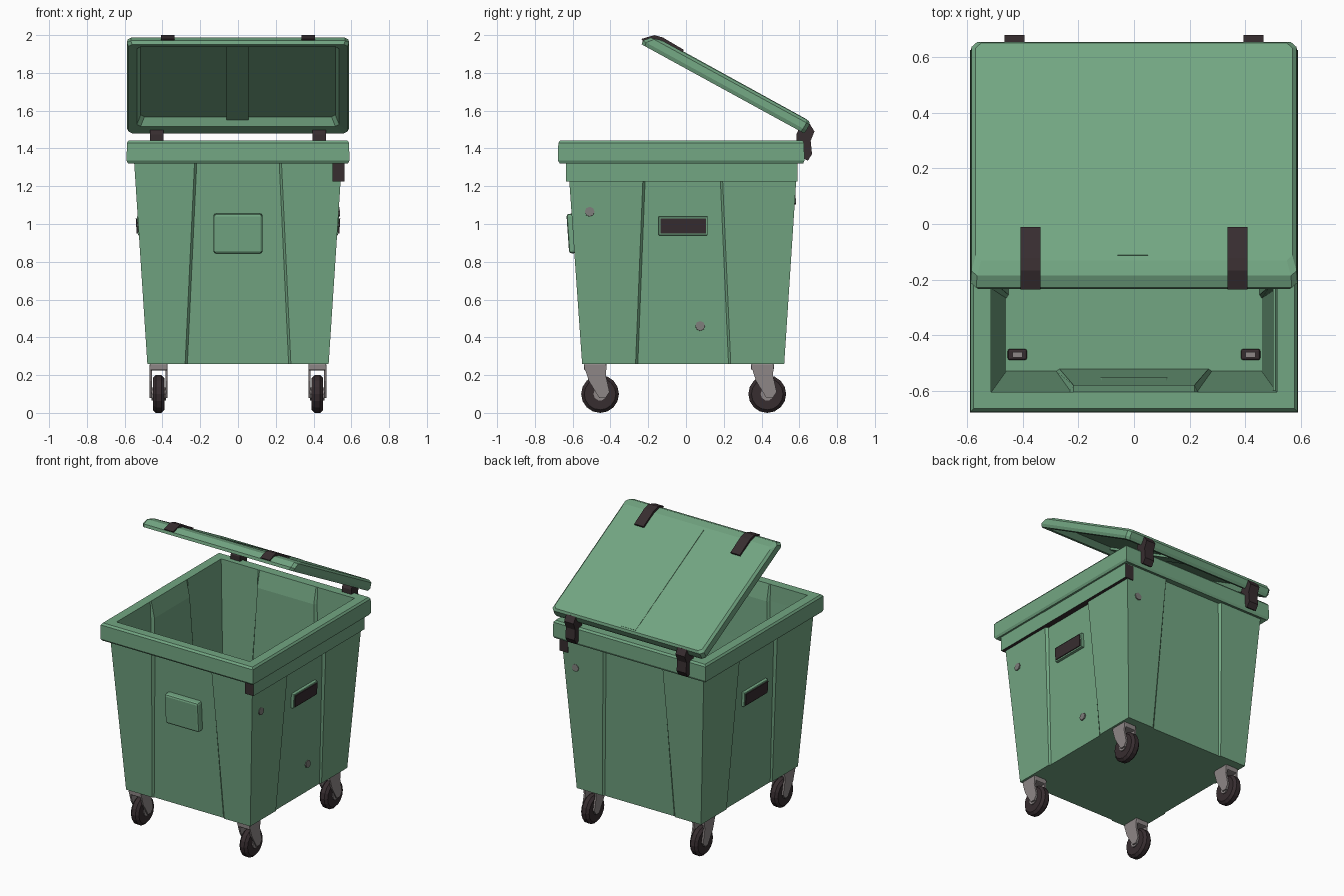
import bpy, bmesh, math
from mathutils import Matrix

if "Cube" in bpy.data.objects:
    bpy.data.objects.remove(bpy.data.objects["Cube"])


def material(name, rgb):
    m = bpy.data.materials.new(name)
    m.use_nodes = True
    m.diffuse_color = (*rgb, 1)
    m.node_tree.nodes["Principled BSDF"].inputs["Base Color"].default_value = (*rgb, 1)
    return m


GREEN = material("bin green", (0.17, 0.38, 0.225))
DARK = material("dark rubber", (0.038, 0.026, 0.029))
GREY = material("caster grey", (0.27, 0.24, 0.24))
MAUVE = material("faded mauve", (0.2, 0.2, 0.19))


def finish(name, bm, mats, matrix=None):
    bmesh.ops.recalc_face_normals(bm, faces=bm.faces)
    me = bpy.data.meshes.new(name)
    bm.to_mesh(me)
    bm.free()
    ob = bpy.data.objects.new(name, me)
    bpy.context.collection.objects.link(ob)
    for m in mats:
        me.materials.append(m)
    if matrix:
        ob.matrix_world = matrix
    return ob


def loft(name, rings, mat, matrix=None):
    """Skin matching rings and close both ends."""
    bm = bmesh.new()
    loops = [[bm.verts.new(p) for p in r] for r in rings]
    n = len(loops[0])
    for a, b in zip(loops, loops[1:]):
        for i in range(n):
            j = (i + 1) % n
            bm.faces.new((a[i], a[j], b[j], b[i]))
    bm.faces.new(loops[0])
    bm.faces.new(loops[-1])
    return finish(name, bm, [mat], matrix)


def prism(name, profile, x0, x1, mat, matrix=None):
    """Extrude a (y, z) profile along x."""
    return loft(name, [[(x, y, z) for y, z in profile] for x in (x0, x1)], mat, matrix)


def box(name, lo, hi, mat, matrix=None, bevel=0):
    bm = bmesh.new()
    bmesh.ops.create_cube(bm, size=1)
    for v in bm.verts:
        v.co = [(a + b) / 2 + c * (b - a) for a, b, c in zip(lo, hi, v.co)]
    if bevel:
        bmesh.ops.bevel(bm, geom=bm.edges[:], offset=bevel, segments=2,
                        affect='EDGES', profile=0.5)
    return finish(name, bm, [mat], matrix)


def tub_ring(z, hx, y0, y1, half, dent):
    """Rectangle with a dented centre panel on every side."""
    pts = []
    cy, hy = (y0 + y1) / 2, (y1 - y0) / 2
    for k in range(4):
        along, out = (hx, hy) if k % 2 == 0 else (hy, hx)
        w = half if k % 2 == 0 else half * 0.9
        side = [(-along, out), (-w, out), (-w + 0.012, out - dent),
                (w - 0.012, out - dent), (w, out)]
        a = -k * math.pi / 2
        c, s = round(math.cos(a)), round(math.sin(a))
        pts += [(x * c - y * s, cy + x * s + y * c, z) for x, y in side]
    return pts


# Tub with flared walls, folded rim and open inside
loft("tub", [
    tub_ring(0.26, 0.48, -0.55, 0.52, 0.28, 0.008),
    tub_ring(1.33, 0.55, -0.625, 0.59, 0.23, 0.02),
    tub_ring(1.32, 0.582, -0.668, 0.62, 0.23, 0),
    tub_ring(1.335, 0.59, -0.678, 0.627, 0.23, 0),
    tub_ring(1.43, 0.588, -0.676, 0.625, 0.23, 0),
    tub_ring(1.443, 0.578, -0.665, 0.615, 0.23, 0),
    tub_ring(1.443, 0.515, -0.605, 0.55, 0.23, 0),
    tub_ring(1.33, 0.51, -0.6, 0.545, 0.23, 0.02),
    tub_ring(0.28, 0.46, -0.53, 0.5, 0.28, 0.008),
], GREEN)

# Side rail under the rim, with dark ends and underside
rail = box("side_rail", (0.5, -0.635, 1.225), (0.565, 0.59, 1.325), GREEN)
rail.data.materials.append(DARK)
for f in rail.data.polygons:
    if abs(f.normal.y) > 0.5 or f.normal.z < -0.5:
        f.material_index = 1

# Front plate and side grips, leaning with the walls
lean_front = Matrix.Translation((0, -0.598, 0.95)) @ Matrix.Rotation(math.radians(4), 4, 'X')
box("front_plate", (-0.13, -0.028, -0.105), (0.13, 0.04, 0.105), GREEN, lean_front, 0.014)
for s, side in ((1, "left"), (-1, "right")):
    lean = Matrix.Translation((s * 0.525, -0.015, 0.99)) @ Matrix.Rotation(s * math.radians(3.7), 4, 'Y')
    box(side + "_grip_frame", (-0.03, -0.13, -0.05), (0.007, 0.13, 0.05), GREEN, lean, 0.004) if s > 0 else \
        box(side + "_grip_frame", (-0.007, -0.13, -0.05), (0.03, 0.13, 0.05), GREEN, lean, 0.004)
    box(side + "_grip", (-0.014, -0.12, -0.04), (0.014, 0.12, 0.04), DARK, lean)

# Faded spots on one side and the back
for i, (x, y, z, axis) in enumerate(((0.535, -0.51, 1.065, 'Y'), (0.487, 0.075, 0.46, 'Y'),
                                     (0.45, 0.577, 1.13, 'X'))):
    tilt = math.radians(86 if axis == 'Y' else -86)
    bm = bmesh.new()
    bmesh.ops.create_cone(bm, cap_ends=True, segments=8, radius1=0.026, radius2=0.026, depth=0.009)
    finish(f"faded_spot_{i + 1}", bm, [MAUVE],
           Matrix.Translation((x, y, z)) @ Matrix.Rotation(tilt, 4, axis))

# Open lid: a shallow tray, hinged along the back
LID = Matrix.Translation((0, 0.625, 1.48)) @ Matrix.Rotation(math.radians(-28.7), 4, 'X')


def lid_ring(h, hx, y0, y1):
    c = 0.02
    return [(-hx + c, y0, h), (hx - c, y0, h), (hx, y0 + c, h), (hx, y1 - c, h),
            (hx - c, y1, h), (-hx + c, y1, h), (-hx, y1 - c, h), (-hx, y0 + c, h)]


loft("lid", [
    lid_ring(0.045, 0.515, -0.92, -0.1),
    lid_ring(0.004, 0.535, -0.945, -0.07),
    lid_ring(0, 0.58, -0.98, 0),
    lid_ring(0.02, 0.588, -0.985, 0.004),
    lid_ring(0.055, 0.585, -0.955, 0.004),
    lid_ring(0.07, 0.57, -0.9, -0.008),
], GREEN, LID)
box("lid_rib", (-0.06, -0.93, 0.03), (0.055, -0.09, 0.05), GREEN, LID)
prism("lid_ridge", [(-0.88, 0.06), (-0.88, 0.074), (-0.02, 0.072), (-0.02, 0.06)],
      -0.06, 0.05, GREEN, LID)

for s, side in ((1, "left"), (-1, "right")):
    # Strap wrapped over the front lip of the lid
    x = s * 0.372
    prism(side + "_lid_strap",
          [(-0.77, 0.06), (-0.77, 0.082), (-0.9, 0.086), (-0.945, 0.075),
           (-0.995, 0.025), (-0.97, 0.015), (-0.93, 0.05)],
          x - 0.036, x + 0.036, DARK, LID)
    # Rear hinge from the lid down over the rim
    x = s * 0.43
    prism(side + "_hinge",
          [(0.585, 1.44), (0.585, 1.475), (0.6, 1.51), (0.655, 1.53), (0.68, 1.49),
           (0.66, 1.44), (0.667, 1.37), (0.645, 1.335), (0.615, 1.35), (0.615, 1.44)],
          x - 0.036, x + 0.036, DARK)


# Swivel casters
def caster(name, x, y):
    at = Matrix.Translation((x, y, 0.1))
    bm = bmesh.new()
    turn = Matrix.Rotation(math.pi / 2, 4, 'Y')
    bmesh.ops.create_cone(bm, cap_ends=True, segments=16, radius1=0.1, radius2=0.1,
                          depth=0.062, matrix=turn)
    rims = [e for e in bm.edges if abs(e.verts[0].co.x - e.verts[1].co.x) < 0.001]
    bmesh.ops.bevel(bm, geom=rims, offset=0.016, segments=1, affect='EDGES')
    finish(name + "_wheel", bm, [DARK], at)
    bm = bmesh.new()
    bmesh.ops.create_cone(bm, cap_ends=True, segments=10, radius1=0.035, radius2=0.035,
                          depth=0.076, matrix=turn)
    finish(name + "_hub", bm, [GREY], at)
    blade = [(-0.085, 0.15), (0.035, 0.15), (0.03, 0.1), (0.05, 0.01),
             (0.03, -0.02), (-0.005, -0.02), (-0.06, 0.07)]
    for s in (1, -1):
        prism(f"{name}_fork_{'outer' if s * x > 0 else 'inner'}", blade,
              s * 0.036, s * 0.048, GREY, at)
    box(name + "_fork_top", (-0.048, -0.085, 0.125), (0.048, 0.035, 0.162), GREY, at, 0.008)
    box(name + "_stem", (-0.035, -0.035, 0.15), (0.035, 0.005, 0.19), DARK, at, 0.008)
    box(name + "_bolt", (-0.018, -0.025, 0.18), (0.018, -0.005, 0.196), GREY, at)


for x, side in ((0.42, "left"), (-0.42, "right")):
    for y, end in ((-0.455, "front"), (0.43, "rear")):
        caster(f"{end}_{side}_caster", x, y)
